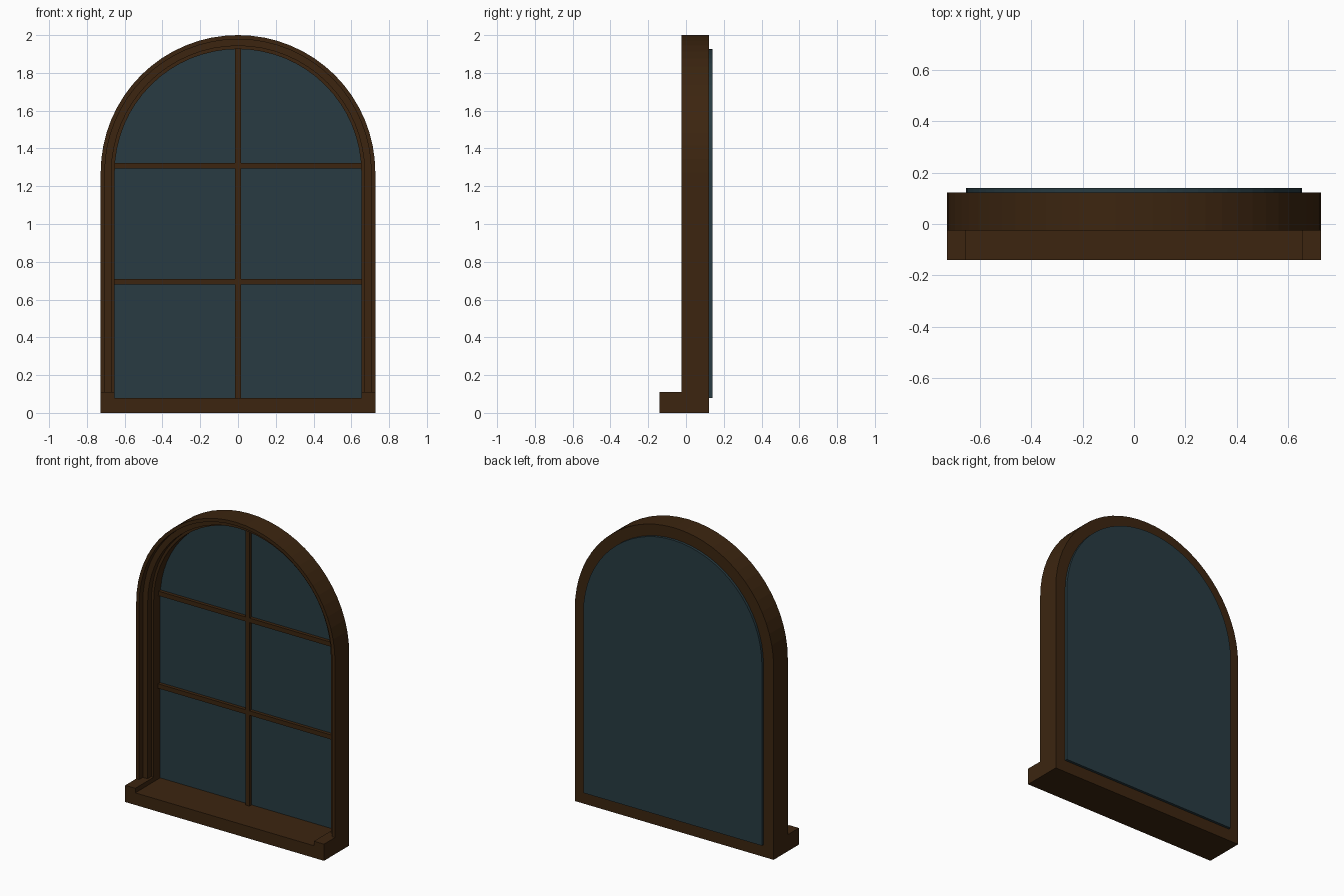
import bpy, bmesh, math

if "Cube" in bpy.data.objects:
    bpy.data.objects.remove(bpy.data.objects["Cube"])

R_OUT, R_IN = 0.727, 0.653      # outer and glass opening half widths
SPRING = 1.273                  # height where the arch begins
SILL_Z, BASE_Z = 0.08, 0.11
Y_SILL, Y_FRONT, Y_BACK, Y_GLASS = -0.14, -0.025, 0.123, 0.14
SEG = 32


def material(name, rgb):
    m = bpy.data.materials.new(name)
    m.diffuse_color = (*rgb, 1)
    m.use_nodes = True
    m.node_tree.nodes["Principled BSDF"].inputs["Base Color"].default_value = m.diffuse_color
    return m


WOOD = material("dark_wood", (0.045, 0.0185, 0.005))
GLASS = material("dark_blue_glass", (0.021, 0.044, 0.054))


def finish(name, bm, mat):
    bmesh.ops.recalc_face_normals(bm, faces=bm.faces)
    me = bpy.data.meshes.new(name)
    bm.to_mesh(me)
    bm.free()
    me.materials.append(mat)
    ob = bpy.data.objects.new(name, me)
    bpy.context.collection.objects.link(ob)
    return ob


def box(name, x0, x1, y0, y1, z0, z1, mat=WOOD):
    bm = bmesh.new()
    bmesh.ops.create_cube(bm, size=1)
    for v in bm.verts:
        v.co.x = x0 + (v.co.x + 0.5) * (x1 - x0)
        v.co.y = y0 + (v.co.y + 0.5) * (y1 - y0)
        v.co.z = z0 + (v.co.z + 0.5) * (z1 - z0)
    return finish(name, bm, mat)


def arch(r, z0):
    """Right foot, round over the top, left foot."""
    pts = [(r, z0)]
    for i in range(SEG + 1):
        a = math.pi * i / SEG
        pts.append((r * math.cos(a), SPRING + r * math.sin(a)))
    return pts + [(-r, z0)]


# Arched frame: stepped moulding profile (radius, y) swept along the arch
profile = [(R_OUT, Y_BACK), (R_OUT, Y_FRONT), (0.705, Y_FRONT), (0.705, 0.013),
           (0.670, 0.013), (0.670, 0.052), (R_IN, 0.052), (R_IN, Y_BACK)]
bm = bmesh.new()
rails = [[bm.verts.new((x, y, z)) for x, z in arch(r, BASE_Z)] for r, y in profile]
n = len(profile)
for j in range(n):
    a, b = rails[j], rails[(j + 1) % n]
    for i in range(len(a) - 1):
        bm.faces.new((a[i], a[i + 1], b[i + 1], b[i]))
for end in (0, -1):
    bm.faces.new([rail[end] for rail in rails])
finish("arched_frame", bm, WOOD)

# Sill with raised blocks under the jambs
box("sill", -R_OUT, R_OUT, Y_SILL, Y_BACK, 0, SILL_Z)
box("sill_block_left", -R_OUT, -R_IN, Y_SILL, Y_BACK, SILL_Z, BASE_Z)
box("sill_block_right", R_IN, R_OUT, Y_SILL, Y_BACK, SILL_Z, BASE_Z)

# Glass pane, slightly proud of the back
bm = bmesh.new()
face = bm.faces.new([bm.verts.new((x, 0.12, z)) for x, z in arch(R_IN, SILL_Z)])
ext = bmesh.ops.extrude_face_region(bm, geom=[face])
for v in ext["geom"]:
    if isinstance(v, bmesh.types.BMVert):
        v.co.y = Y_GLASS
finish("glass_pane", bm, GLASS)

# Glazing bars
box("glazing_bar_vertical", -0.015, 0.015, 0.098, 0.123, SILL_Z, SPRING + R_IN)
for name, z in (("lower", 0.695), ("upper", 1.308)):
    box("glazing_bar_" + name, -R_IN, R_IN, 0.098, 0.123, z - 0.015, z + 0.015)
